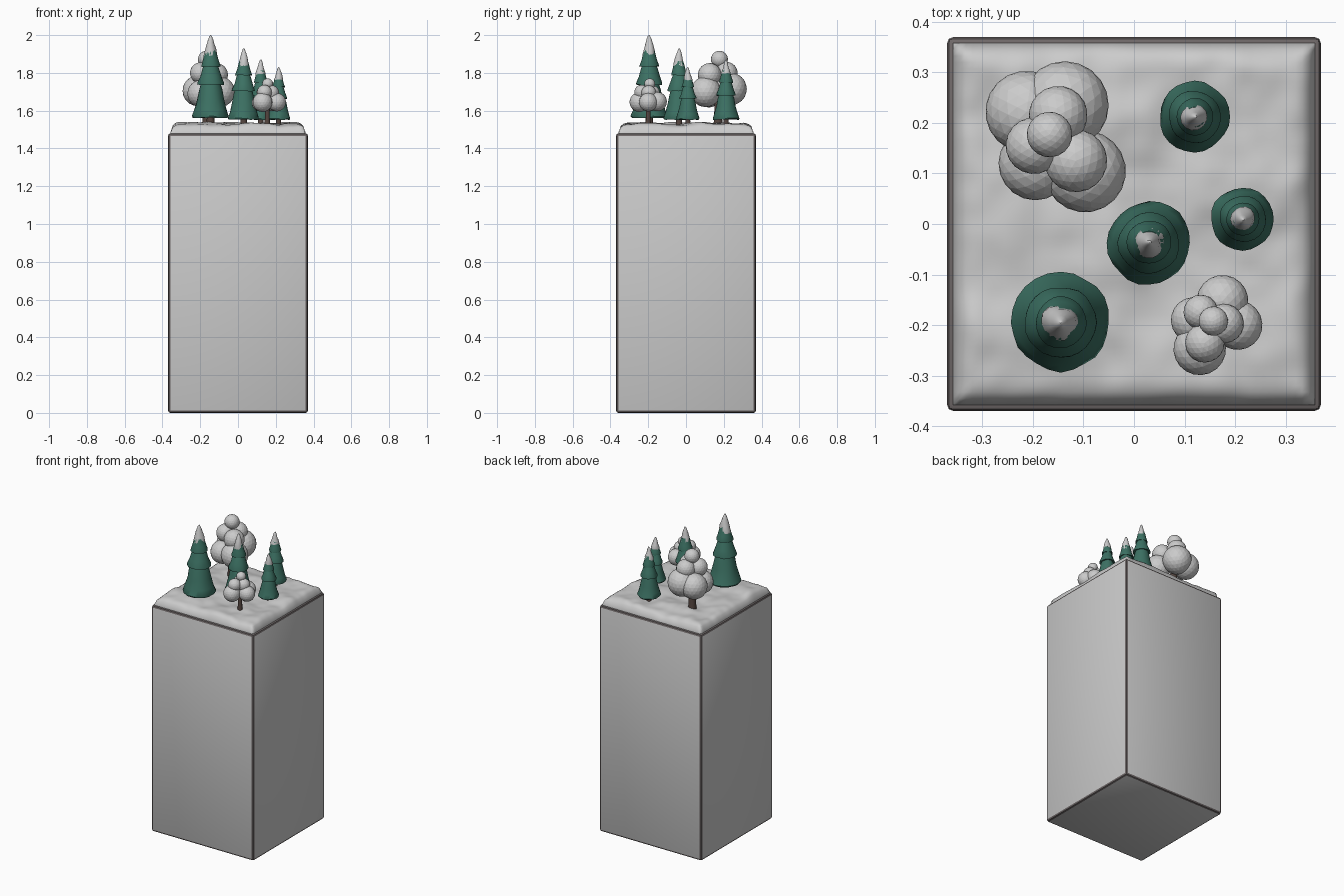
import bpy, bmesh, math, random
from mathutils import Vector, Matrix, noise

if "Cube" in bpy.data.objects:
    bpy.data.objects.remove(bpy.data.objects["Cube"])

random.seed(4)


def material(name, rgb):
    m = bpy.data.materials.new(name)
    m.diffuse_color = (*rgb, 1)
    m.use_nodes = True
    m.node_tree.nodes["Principled BSDF"].inputs["Base Color"].default_value = m.diffuse_color
    return m


GREEN = material("pine_green", (0.045, 0.165, 0.125))
BROWN = material("bark", (0.09, 0.06, 0.05))
EDGE = material("edge_trim", (0.16, 0.14, 0.14))
GREY = material("plain_grey", (0.6, 0.62, 0.62))


def finish(bm, name, mats=(), smooth=None):
    bmesh.ops.recalc_face_normals(bm, faces=bm.faces)
    me = bpy.data.meshes.new(name)
    bm.to_mesh(me)
    bm.free()
    ob = bpy.data.objects.new(name, me)
    bpy.context.collection.objects.link(ob)
    for m in mats:
        me.materials.append(m)
    if smooth:
        bpy.ops.object.select_all(action='DESELECT')
        ob.select_set(True)
        bpy.context.view_layer.objects.active = ob
        bpy.ops.object.shade_smooth_by_angle(angle=math.radians(smooth))
    return ob


def lathe(name, x, y, profile, mat, segs=20, wobble=0.0, smooth=40):
    """Closed solid of revolution from (radius, z) points, bottom to top."""
    bm = bmesh.new()
    rings = []
    for r, z in profile:
        ring = []
        for i in range(segs):
            a = 2 * math.pi * i / segs
            p = Vector((x + r * math.cos(a), y + r * math.sin(a), z))
            k = 1 + wobble * noise.noise(p * 22)
            ring.append(bm.verts.new((x + r * k * math.cos(a), y + r * k * math.sin(a),
                                      z + wobble * 0.06 * noise.noise(p * 30))))
        rings.append(ring)
    for a, b in zip(rings, rings[1:]):
        for i in range(segs):
            j = (i + 1) % segs
            bm.faces.new((a[i], a[j], b[j], b[i]))
    bm.faces.new(rings[0])
    bm.faces.new(rings[-1])
    return finish(bm, name, (mat,) if mat else (), smooth)


# Pedestal block with dark bevelled edges
bm = bmesh.new()
bmesh.ops.create_cube(bm, size=1, matrix=Matrix.Translation((0, 0, 0.74)) @ Matrix.Diagonal((0.74, 0.74, 1.48, 1)))
bmesh.ops.bevel(bm, geom=bm.edges[:], offset=0.013, segments=2, profile=0.5, affect='EDGES', material=1)
finish(bm, "pedestal", (GREY, EDGE), 30)


# Snow blanket with lumpy top and rounded rim
def snow_z(x, y):
    d = min(1, max(0, (0.358 - max(abs(x), abs(y))) / 0.05))
    p = Vector((x, y, 0.3))
    lump = 0.016 * noise.noise(p * 7) + 0.006 * noise.noise(p * 18)
    return 1.483 + (0.046 + lump) * math.sqrt(1 - (1 - d) ** 2)


bm = bmesh.new()
bmesh.ops.create_grid(bm, x_segments=56, y_segments=56, size=0.358)
rim = [e for e in bm.edges if e.is_boundary]
for v in bm.verts:
    v.co.z = snow_z(v.co.x, v.co.y)
skirt = bmesh.ops.extrude_edge_only(bm, edges=rim)["geom"]
for v in skirt:
    if isinstance(v, bmesh.types.BMVert):
        v.co.z = 1.47
finish(bm, "snow_blanket", (), 50)

# Conifers: (radius fraction, height fraction) tiers, snow cap, trunk
TIERS = [(0.55, 0.02), (0.93, 0.0), (0.97, 0.02), (0.86, 0.10), (0.72, 0.22), (0.60, 0.35), (0.52, 0.41),
         (0.71, 0.40), (0.71, 0.42), (0.56, 0.50), (0.44, 0.60), (0.38, 0.63),
         (0.51, 0.62), (0.51, 0.635), (0.41, 0.70), (0.33, 0.78), (0.28, 0.82)]
CAP = [(0.20, 0.77), (0.36, 0.75), (0.36, 0.77), (0.29, 0.83), (0.22, 0.89), (0.14, 0.95), (0.06, 0.99), (0.01, 1.0)]
CONIFERS = [(-0.145, -0.195, 0.100, 1.562, 2.0),
            (0.030, -0.037, 0.085, 1.553, 1.93),
            (0.120, 0.212, 0.072, 1.553, 1.87),
            (0.215, 0.010, 0.064, 1.553, 1.83)]
for n, (x, y, r, z0, z1) in enumerate(CONIFERS, 1):
    h = z1 - z0
    lathe(f"conifer_{n}_branches", x, y, [(a * r, z0 + b * h) for a, b in TIERS], GREEN, 24, 0.07)
    lathe(f"conifer_{n}_snow_cap", x, y, [(a * r, z0 + b * h) for a, b in CAP], None, 14, 0.25)
    lathe(f"conifer_{n}_trunk", x, y, [(0.22 * r, 1.50), (0.18 * r, z0 + 0.08)], BROWN, 10)


# Leafy trees: faceted snow balls (x, y, z, radius) on a trunk
def leafy_tree(name, x, y, tr, crown, balls):
    bm = bmesh.new()
    for bx, by, bz, r in balls:
        turn = Matrix.Rotation(random.uniform(0, 6), 4, 'Z')
        bmesh.ops.create_icosphere(bm, subdivisions=3, radius=r, matrix=Matrix.Translation((bx, by, bz)) @ turn)
    finish(bm, name + "_crown")
    lathe(name + "_trunk", x, y, [(tr * 1.3, 1.50), (tr, 1.56), (tr * 0.9, crown)], BROWN, 10)


leafy_tree("large_leafy_tree", -0.165, 0.17, 0.022, 1.72, [
    (-0.213, 0.222, 1.705, 0.081), (-0.137, 0.235, 1.715, 0.087),
    (-0.097, 0.104, 1.70, 0.081), (-0.195, 0.120, 1.69, 0.073),
    (-0.115, 0.125, 1.79, 0.062), (-0.198, 0.155, 1.80, 0.056),
    (-0.150, 0.215, 1.80, 0.058), (-0.167, 0.177, 1.872, 0.045)])
leafy_tree("small_leafy_tree", 0.155, -0.20, 0.013, 1.66, [
    (0.175, -0.152, 1.648, 0.051), (0.205, -0.200, 1.645, 0.049),
    (0.130, -0.247, 1.645, 0.052), (0.118, -0.190, 1.642, 0.045),
    (0.178, -0.197, 1.695, 0.039), (0.140, -0.235, 1.698, 0.039),
    (0.132, -0.174, 1.698, 0.034), (0.157, -0.192, 1.742, 0.029)])
